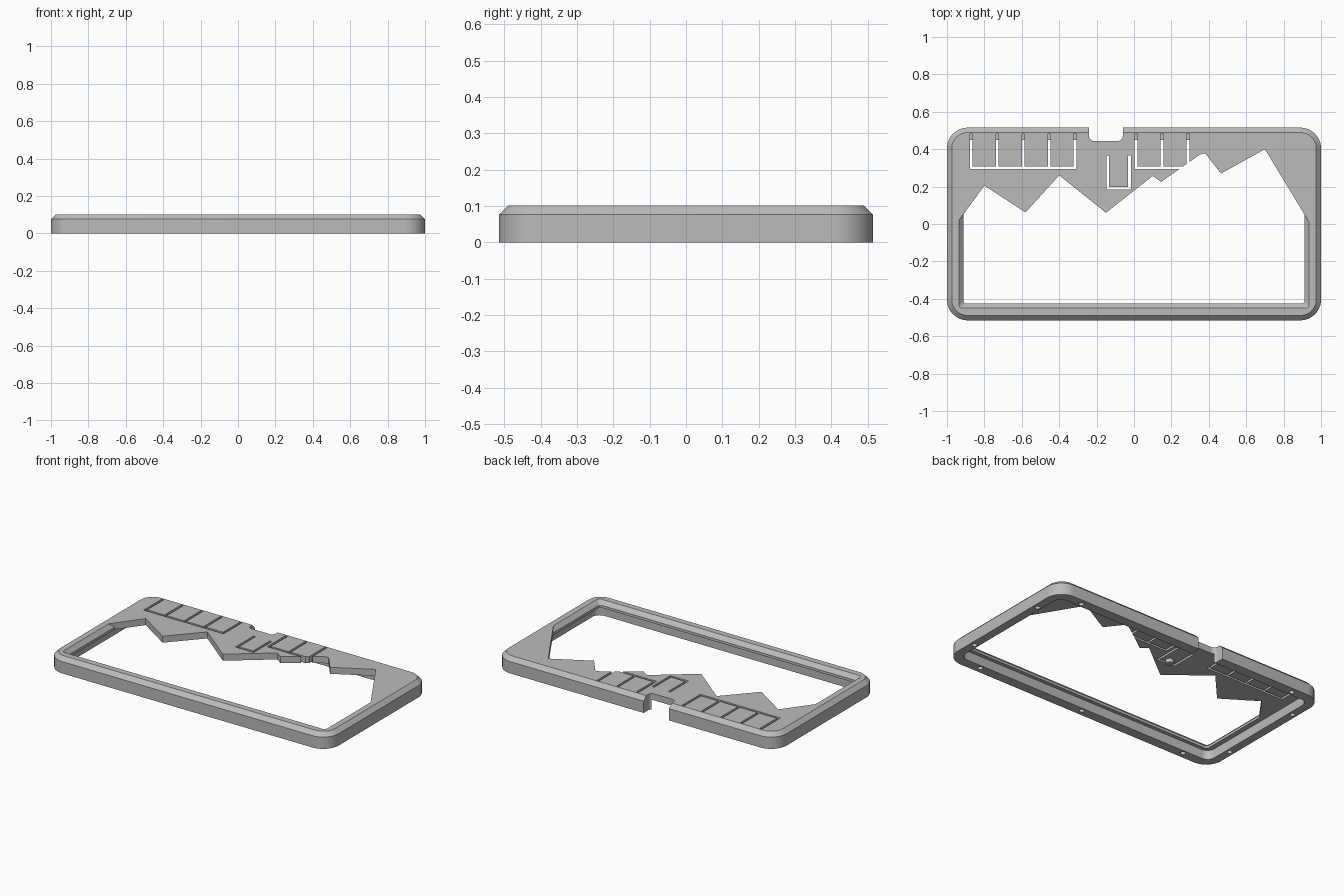
import bpy, bmesh, math
from mathutils import Vector

cube = bpy.data.objects.get("Cube")
if cube:
    bpy.data.objects.remove(cube, do_unlink=True)

grey = bpy.data.materials.new("plain grey")
grey.use_nodes = True
grey.diffuse_color = (0.5, 0.5, 0.5, 1)
grey.node_tree.nodes["Principled BSDF"].inputs["Base Color"].default_value = (0.5, 0.5, 0.5, 1)


def rounded(points, radius, steps=8):
    """Round the corners of a convex outline."""
    out = []
    for i, p in enumerate(points):
        p = Vector(p)
        a = (Vector(points[i - 1]) - p).normalized()
        b = (Vector(points[(i + 1) % len(points)]) - p).normalized()
        half = a.angle(b) / 2
        centre = p + (a + b).normalized() * radius / math.sin(half)
        start = p + a * radius / math.tan(half) - centre
        end = p + b * radius / math.tan(half) - centre
        for k in range(steps + 1):
            t = k / steps
            out.append(centre + (start * (1 - t) + end * t).normalized() * radius)
    return out


def rect(x0, x1, y0, y1):
    return [(x0, y0), (x1, y0), (x1, y1), (x0, y1)]


def loft(name, rings):
    """Closed solid through (outline, z) rings."""
    bm = bmesh.new()
    loops = [[bm.verts.new((p[0], p[1], z)) for p in outline] for outline, z in rings]
    n = len(loops[0])
    bm.faces.new(loops[0])
    bm.faces.new(loops[-1])
    for low, high in zip(loops, loops[1:]):
        for i in range(n):
            j = (i + 1) % n
            bm.faces.new((low[i], low[j], high[j], high[i]))
    bmesh.ops.recalc_face_normals(bm, faces=bm.faces)
    mesh = bpy.data.meshes.new(name)
    bm.to_mesh(mesh)
    bm.free()
    mesh.materials.append(grey)
    ob = bpy.data.objects.new(name, mesh)
    bpy.context.collection.objects.link(ob)
    return ob


def activate(ob):
    bpy.ops.object.select_all(action='DESELECT')
    ob.select_set(True)
    bpy.context.view_layer.objects.active = ob


def cut(outline, z0, z1):
    cut_with(loft("cutter", [(outline, z0), (outline, z1)]))


def cut_with(cutter):
    activate(case)
    mod = case.modifiers.new("cut", 'BOOLEAN')
    mod.operation = 'DIFFERENCE'
    mod.solver = 'EXACT'
    mod.object = cutter
    bpy.ops.object.modifier_apply(modifier=mod.name)
    bpy.data.objects.remove(cutter, do_unlink=True)


# Outer shell with a chamfered top edge
W, D, H = 1.0, 0.515, 0.102
C = 0.026
outer = rounded(rect(-W, W, -D, D), 0.11, 10)
inner = rounded(rect(-W + C, W - C, -D + C, D - C), 0.11 - C, 10)
case = loft("case_top", [(outer, 0), (outer, H - C), (inner, H)])

# Hollow underside, leaving a rim all round
PLATE = 0.06
cut(rounded(rect(-0.945, 0.945, -0.45, 0.45), 0.05, 5), -0.1, PLATE)

# Window with a mountain skyline at the back and flared edges on the other sides
skyline = [(0.7, 0.4), (0.465, 0.27), (0.38, 0.378), (0.35, 0.37), (0.145, 0.225),
           (0.1, 0.257), (-0.15, 0.06), (-0.4, 0.26), (-0.58, 0.062), (-0.8, 0.205)]


def window(x, y, side_left, side_right):
    lower = [(-x, side_left), (-x, y), (x, y), (x, side_right)]
    corners = rounded(lower, 0.018, 4)[5:15]
    return [lower[0]] + corners + [lower[3]] + skyline


low = window(0.912, -0.426, 0.052, 0.05)
high = window(0.936, -0.45, 0.02, 0.01)
cut_with(loft("cutter", [(low, -0.1), (low, H - C), (high, H), (high, 0.2)]))

# Cable notch through the back wall
cut(rounded(rect(-0.24, -0.06, 0.444, 0.65), 0.025, 5), -0.1, 0.2)

# Key tabs: thin slots that free each tab from the plate
S = 0.0075


def slot(x0, x1, y0, y1):
    cut(rect(x0 - S, x1 + S, y0 - S, y1 + S), PLATE - 0.006, 0.2)


for xs in ([-0.87, -0.731, -0.592, -0.453, -0.315], [0.01, 0.15, 0.289]):
    slot(xs[0], xs[-1], 0.301, 0.301)
    for x in xs:
        slot(x, x, 0.301, 0.473)

# Single tab with a U-shaped slot
slot(-0.14, -0.024, 0.191, 0.191)
for x in (-0.14, -0.024):
    slot(x, x, 0.191, 0.36)


# Screw holes in the underside of the rim
def disc(x, y, r, n=16):
    return [(x + r * math.cos(2 * math.pi * k / n), y + r * math.sin(2 * math.pi * k / n))
            for k in range(n)]


holes = [(0, -0.475)]
for s in (-1, 1):
    holes += [(s * 0.77, -0.475), (s * 0.97, -0.29), (s * 0.97, 0.28), (s * 0.8, 0.475)]
for x, y in holes:
    cut(disc(x, y, 0.016), -0.1, 0.05)

# Plunger under the single tab
nub = disc(-0.082, 0.225, 0.025)
plunger = loft("button_plunger", [(nub, 0.035), (nub, 0.07)])

for ob in (case, plunger):
    activate(ob)
    bpy.ops.object.shade_smooth_by_angle(angle=math.radians(25))
